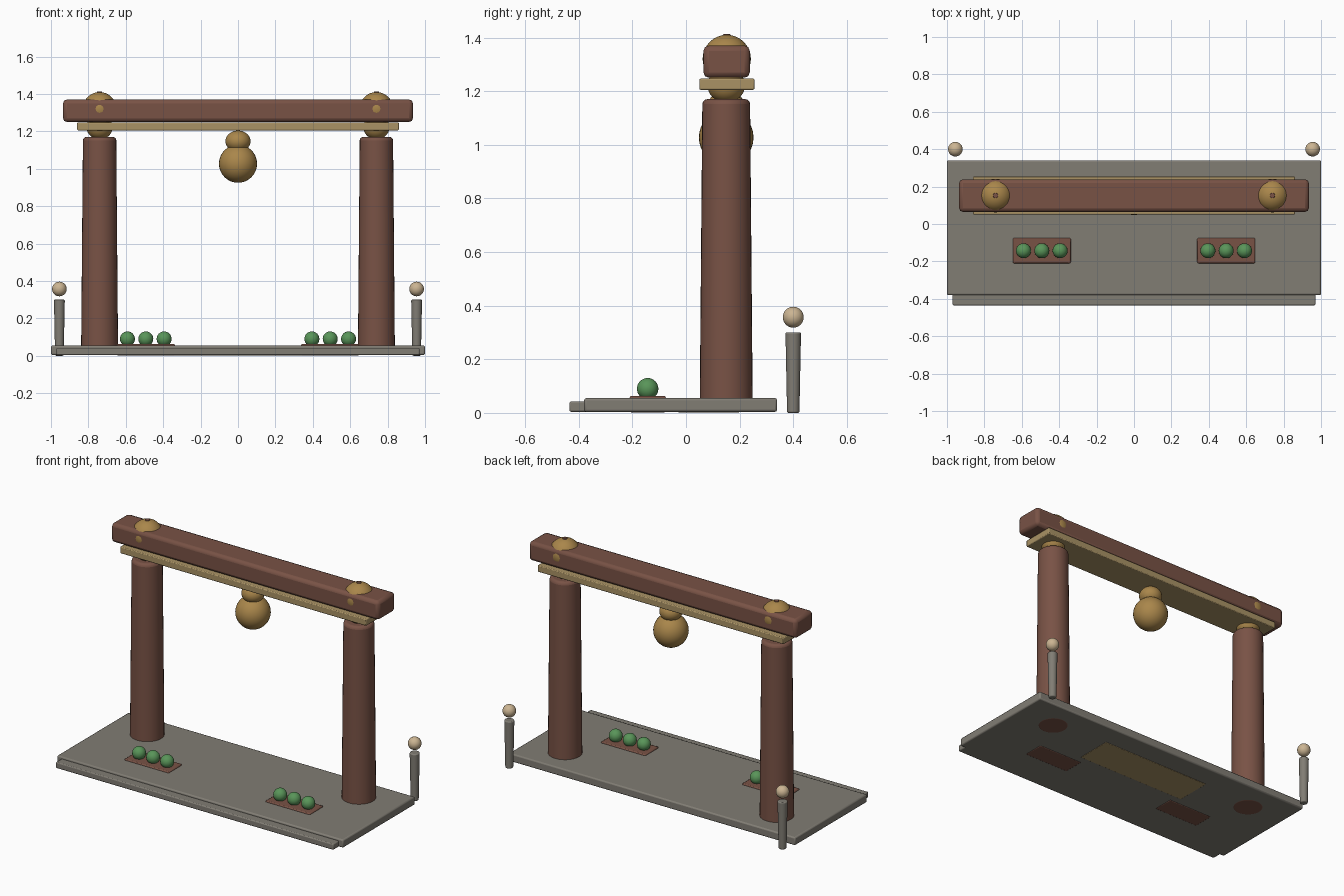
import bpy, math

if "Cube" in bpy.data.objects:
    bpy.data.objects.remove(bpy.data.objects["Cube"])


def material(name, rgb):
    m = bpy.data.materials.new(name)
    m.diffuse_color = (*rgb, 1)
    m.use_nodes = True
    m.node_tree.nodes["Principled BSDF"].inputs["Base Color"].default_value = m.diffuse_color
    return m


WOOD = material("red_wood", (0.19, 0.085, 0.06))
STONE = material("stone", (0.22, 0.205, 0.175))
GOLD = material("gold", (0.40, 0.24, 0.07))
TAN = material("tan_wood", (0.40, 0.29, 0.13))
GREEN = material("green", (0.10, 0.30, 0.10))
CREAM = material("cream", (0.60, 0.46, 0.29))


def finish(name, mat, bevel=0.0, segments=2):
    ob = bpy.context.object
    ob.name = name
    ob.data.materials.append(mat)
    bpy.ops.object.transform_apply(location=False, rotation=False, scale=True)
    if bevel:
        mod = ob.modifiers.new("bevel", 'BEVEL')
        mod.width, mod.segments = bevel, segments
        mod.limit_method = 'ANGLE'
        mod.angle_limit = math.radians(40)
    bpy.ops.object.shade_smooth_by_angle(angle=math.radians(35))
    return ob


def box(name, mat, x, y, z, bevel):
    # x, y, z are (min, max) pairs
    bpy.ops.mesh.primitive_cube_add(size=1, location=[sum(p) / 2 for p in (x, y, z)])
    bpy.context.object.scale = [p[1] - p[0] for p in (x, y, z)]
    return finish(name, mat, bevel)


def ball(name, mat, loc, r, rz=None):
    bpy.ops.mesh.primitive_uv_sphere_add(segments=32, ring_count=16, radius=1, location=loc)
    bpy.context.object.scale = (r, r, rz or r)
    return finish(name, mat)


def column(name, mat, x, y, z0, z1, r0, r1, bevel):
    bpy.ops.mesh.primitive_cone_add(vertices=32, radius1=r0, radius2=r1, depth=z1 - z0,
                                    location=(x, y, (z0 + z1) / 2))
    return finish(name, mat, bevel, 3)


# Stone base, front step and the panel set into the underside
box("base_slab", STONE, (-1, 1), (-0.38, 0.34), (0.004, 0.055), 0.008)
box("front_step", STONE, (-0.97, 0.97), (-0.435, -0.36), (0.004, 0.042), 0.006)
box("underside_panel", TAN, (-0.38, 0.38), (-0.03, 0.2), (0.002, 0.03), 0.003)

# Crossbeam and the board beneath it
box("crossbeam", WOOD, (-0.935, 0.935), (0.065, 0.238), (1.25, 1.37), 0.02)
box("under_board", TAN, (-0.86, 0.86), (0.05, 0.255), (1.205, 1.247), 0.005)

# Hanging bell
ball("bell_cap", GOLD, (0, 0.15, 1.147), 0.067, 0.057)
ball("bell", GOLD, (0, 0.15, 1.027), 0.102)

for side, s in (("left", -1), ("right", 1)):
    # Pillar with gold collar, dome and pin
    x = 0.74 * s
    column(side + "_pillar", WOOD, x, 0.15, 0.003, 1.17, 0.099, 0.089, 0.018)
    ball(side + "_collar", GOLD, (x, 0.15, 1.222), 0.07, 0.065)
    ball(side + "_dome", GOLD, (x, 0.152, 1.32), 0.09)
    column(side + "_dome_pin", WOOD, x, 0.152, 1.36, 1.413, 0.016, 0.014, 0.003)

    # Tray with three green balls
    c = 0.493 * s
    box(side + "_tray", WOOD, (c - 0.155, c + 0.155), (-0.21, -0.075), (0.002, 0.063), 0.006)
    for i in (-1, 0, 1):
        ball(side + "_green_ball", GREEN, (c + 0.098 * i, -0.143, 0.09), 0.04)

    # Rear post with a round lantern
    column(side + "_rear_post", STONE, 0.955 * s, 0.4, 0.0, 0.3, 0.023, 0.029, 0.006)
    ball(side + "_lantern", CREAM, (0.955 * s, 0.4, 0.357), 0.039)
